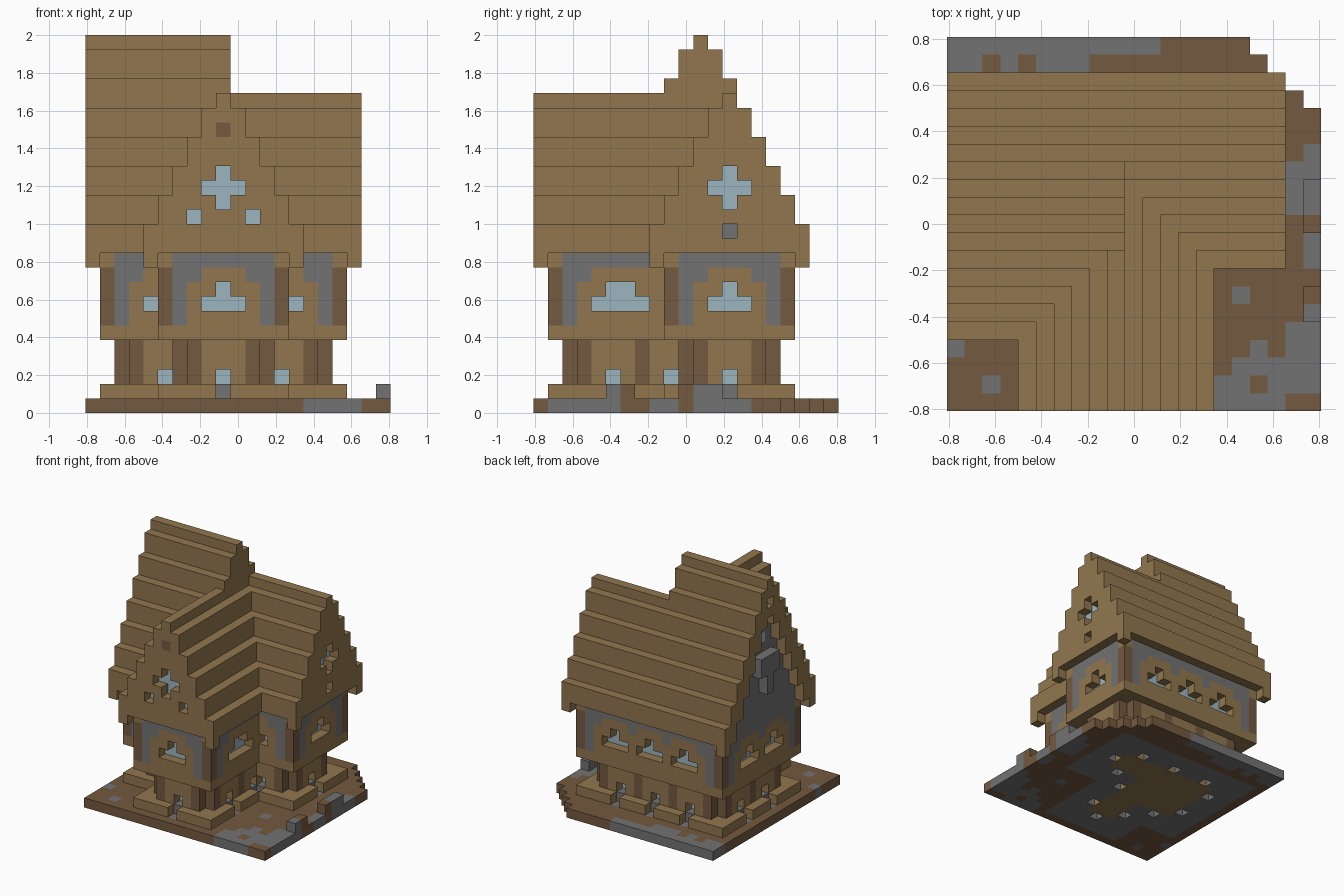
import bpy
import bmesh

if "Cube" in bpy.data.objects:
    bpy.data.objects.remove(bpy.data.objects["Cube"], do_unlink=True)

UNIT = 1 / 13          # edge of one building block
HALF = 10.5            # half the ground width, in blocks
TIMBER, EARTH, STONE, GLASS = range(4)


def make_material(name, rgb):
    mat = bpy.data.materials.new(name)
    mat.use_nodes = True
    mat.diffuse_color = (*rgb, 1)
    mat.node_tree.nodes["Principled BSDF"].inputs["Base Color"].default_value = (*rgb, 1)
    return mat


MATERIALS = [
    make_material("tan timber", (0.285, 0.183, 0.077)),
    make_material("brown earth and posts", (0.175, 0.1, 0.05)),
    make_material("grey stone", (0.17, 0.17, 0.172)),
    make_material("pale blue glass", (0.33, 0.46, 0.52)),
]

blocks = {}            # block position -> (part name, material)


def fill(part, mat, x, y, z):
    for i in range(*x):
        for j in range(*y):
            for k in range(*z):
                blocks[i, j, k] = (part, mat)


def put(part, mat, cell):
    blocks[cell] = (part, mat)


def paint(mat, cell):
    if cell in blocks:
        blocks[cell] = (blocks[cell][0], mat)


def carve(cell):
    blocks.pop(cell, None)


def footprint(part, mat, d, z):
    """T-shaped plan of the house, inset by d blocks."""
    fill(part, mat, (d, 15 - d), (4 + d, 19 - d), z)
    fill(part, mat, (8, 19 - d), (8 + d, 19 - d), z)
    fill(part, mat, (4 + d, 15 - d), (d, 19 - d), z)


# Ground slab with one stepped corner
for i in range(21):
    fill("ground", EARTH, (i, i + 1), (0, 21 - max(0, i - 16)), (0, 1))
footprint("ground", STONE, 1, (0, 1))
footprint("ground", TIMBER, 4, (0, 1))

# Stone patches in the ground: (x range, y range)
PATCHES = [((0, 12), (20, 21)), ((0, 8), (19, 20)), ((19, 20), (11, 14)),
           ((20, 21), (11, 15)), ((20, 21), (8, 10)), ((19, 21), (2, 5)),
           ((20, 21), (5, 6)), ((17, 18), (2, 4)), ((16, 21), (1, 3)),
           ((15, 19), (0, 2)), ((16, 17), (6, 7)), ((0, 1), (3, 4)), ((2, 3), (1, 2))]
for xs, ys in PATCHES:
    fill("ground", STONE, xs, ys, (0, 1))
for cell in [(2, 19, 0), (4, 19, 0), (17, 1, 0), (20, 1, 0)][:3]:
    paint(EARTH, cell)

# Raised edging stones
fill("edging_stones", STONE, (20, 21), (11, 13), (1, 2))
put("edging_stones", EARTH, (20, 10, 1))
put("edging_stones", STONE, (20, 5, 1))
put("edging_stones", EARTH, (20, 6, 1))

# Storeys
footprint("plinth", TIMBER, 1, (1, 2))
footprint("lower_walls", TIMBER, 2, (2, 5))
footprint("floor_band", TIMBER, 1, (5, 6))
footprint("upper_walls", TIMBER, 1, (6, 11))

# Outer corners: upper posts, notched lower corners, eave blocks
CORNERS = [(0, 4, 1, 1), (0, 18, 1, -1), (4, 0, 1, 1),
           (14, 0, -1, 1), (18, 8, -1, 1), (18, 18, -1, -1)]
for x, y, sx, sy in CORNERS:
    fill("corner_posts", EARTH, (x + sx, x + sx + 1), (y + sy, y + sy + 1), (6, 10))
    for k in range(2, 5):
        carve((x + 2 * sx, y + 2 * sy, k))
    put("eave_blocks", TIMBER, (x, y, 10))

# Walls: axis, outer line, inward step, range, outer corner at each end,
# lower windows, upper windows (low row, high row)
T9, T13 = (8, 9, 10, 109), (12, 13, 14, 113)
T5 = (4, 5, 6, 105)
SIDES = [
    ("y", 18, -1, 2, 17, True, True, (5, 9, 13), T5 + T9 + T13),
    ("x", 0, 1, 6, 17, True, True, (9, 13), T9 + T13),
    ("y", 4, 1, 2, 6, True, False, (5,), (4,)),
    ("y", 0, 1, 6, 13, True, True, (9,), T9),
    ("x", 14, -1, 2, 10, True, False, (5, 9), (4, 5, 6, 7, 105, 106)),
    ("y", 8, 1, 13, 17, False, True, (13,), (14,)),
    ("x", 18, -1, 10, 17, True, True, (13,), T13),
    ("x", 4, 1, 2, 6, True, False, (5,), (4,)),
]
for axis, line, step, lo, hi, first, last, low_windows, high_windows in SIDES:
    def at(p, depth, k):
        q = line + step * depth
        return (p, q, k) if axis == "y" else (q, p, k)

    for p in range(lo, hi):
        end = (first and p == lo) or (last and p == hi - 1)
        near = (first and p <= lo + 1) or (last and p >= hi - 2)
        # Dark posts of the lower storey
        if p % 4 == 3 or near:
            for k in range(2, 5):
                paint(EARTH, at(p, 2, k))
        # Stone arches of the upper storey
        paint(STONE, at(p, 1, 10))
        if near or p % 4 == 3 and hi - lo > 8:
            paint(STONE, at(p, 1, 9))
        if end:
            for k in range(6, 10):
                paint(STONE, at(p, 1, k))
    for p in low_windows:
        carve(at(p, 1, 1))
        paint(STONE, at(p, 2, 1))
        carve(at(p, 2, 2))
        carve(at(p, 3, 0))
        for k in (1, 2):
            put("lower_windows", GLASS, at(p, 3, k))
    for p in high_windows:
        k = 8 if p > 100 else 7
        carve(at(p % 100, 1, k))
        put("upper_windows", GLASS, at(p % 100, 2, k))

# Stepped roofs: the tall ridge and two lower cross wings
for t in range(8):
    fill("tall_roof", TIMBER, (0, 10), (4 + t, 19 - t), (11 + 2 * t, min(13 + 2 * t, 26)))
for t in range(6):
    z = (11 + 2 * t, min(13 + 2 * t, 22))
    fill("side_roof", TIMBER, (10, 19), (8 + t, 19 - t), z)
    fill("front_roof", TIMBER, (4 + t, 15 - t), (0, 9), z)
    fill("front_roof", TIMBER, (4 + t, 15 - t), (9, 12), z)

# Cross-shaped gable windows
CROSS = [(0, 14), (-1, 15), (0, 15), (1, 15), (0, 16)]
for s, k in CROSS + [(-2, 13), (2, 13)]:
    carve((9 + s, 0, k))
    put("front_gable_window", GLASS, (9 + s, 1, k))
for s, k in CROSS:
    carve((18, 13 + s, k))
    put("side_gable_window", GLASS, (17, 13 + s, k))
paint(EARTH, (9, 0, 19))
carve((18, 13, 12))
paint(STONE, (17, 13, 12))

# Recessed stone gable at the far end of the tall roof
for t in range(5):
    for j in range(6 + t, 17 - t):
        for k in range(11 + 2 * t, 13 + 2 * t):
            carve((0, j, k))
            put("stone_gable", STONE, (1, j, k))
fill("gable_ledge", STONE, (0, 1), (10, 13), (16, 18))
fill("gable_ledge", STONE, (0, 1), (11, 12), (14, 16))
put("stone_gable", GLASS, (1, 11, 19))
for k in (21, 23):
    carve((0, 11, k))

# Turn the visible block faces of each part into one mesh
FACES = []
for a in range(3):
    for side in (0, 1):
        quad = []
        for u, v in ((0, 0), (1, 0), (1, 1), (0, 1)):
            c = [0, 0, 0]
            c[a], c[(a + 1) % 3], c[(a + 2) % 3] = side, u, v
            quad.append(tuple(c))
        normal = [0, 0, 0]
        normal[a] = 2 * side - 1
        FACES.append((normal, quad if side else quad[::-1]))

for part in sorted({name for name, _ in blocks.values()}):
    bm = bmesh.new()
    verts = {}
    for cell, (name, mat) in blocks.items():
        if name != part:
            continue
        for normal, quad in FACES:
            if tuple(c + n for c, n in zip(cell, normal)) in blocks:
                continue
            loop = []
            for corner in quad:
                key = tuple(c + o for c, o in zip(cell, corner))
                if key not in verts:
                    x, y, z = key
                    verts[key] = bm.verts.new(((x - HALF) * UNIT, (y - HALF) * UNIT, z * UNIT))
                loop.append(verts[key])
            bm.faces.new(loop).material_index = mat
    mesh = bpy.data.meshes.new(part)
    bm.to_mesh(mesh)
    bm.free()
    for mat in MATERIALS:
        mesh.materials.append(mat)
    bpy.context.collection.objects.link(bpy.data.objects.new(part, mesh))
